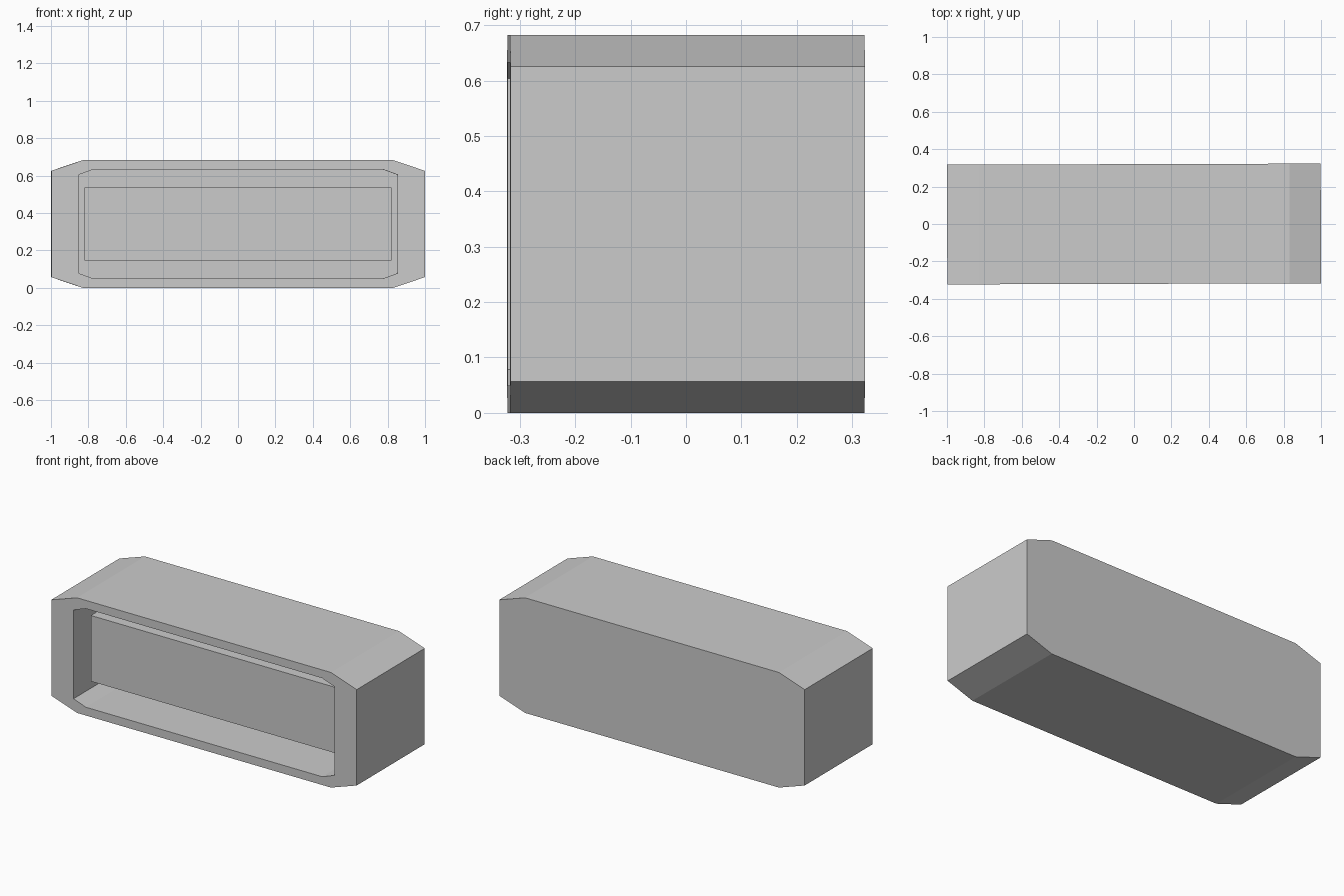
import bpy, bmesh, math

if "Cube" in bpy.data.objects:
    bpy.data.objects.remove(bpy.data.objects["Cube"])

Z_MID = 0.341
FRONT, BACK, CAVITY_BACK = -0.32, 0.32, 0.24
TILT = math.radians(0.17)  # the whole model is turned very slightly


def octagon(bm, half_w, half_h, cut_x, cut_z, y):
    """Ring of vertices: a rectangle with clipped corners at depth y."""
    pts = [(half_w, half_h - cut_z), (half_w - cut_x, half_h)]
    quarter = pts + [(-x, z) for x, z in reversed(pts)]
    ring = quarter + [(-x, -z) for x, z in quarter]
    return [bm.verts.new((x, y, Z_MID + z)) for x, z in ring]


def bridge(bm, a, b):
    for i in range(len(a)):
        j = (i + 1) % len(a)
        bm.faces.new((a[i], a[j], b[j], b[i]))


def finish(bm, name):
    bmesh.ops.recalc_face_normals(bm, faces=bm.faces)
    mesh = bpy.data.meshes.new(name)
    bm.to_mesh(mesh)
    bm.free()
    obj = bpy.data.objects.new(name, mesh)
    obj.rotation_euler.z = TILT
    bpy.context.collection.objects.link(obj)
    return obj


# Casing: clipped-corner shell, closed at the back, recessed at the front
outer = (0.999, 0.341, 0.168, 0.057)
inner = (0.853, 0.292, 0.08, 0.029)
bm = bmesh.new()
rings = [octagon(bm, *outer, BACK), octagon(bm, *outer, FRONT),
         octagon(bm, *inner, FRONT), octagon(bm, *inner, CAVITY_BACK)]
for a, b in zip(rings, rings[1:]):
    bridge(bm, a, b)
bm.faces.new(rings[0])
bm.faces.new(rings[-1])
finish(bm, "casing")

# Inner panel block standing in the recess
bm = bmesh.new()
bmesh.ops.create_cube(bm, size=1)
panel_front = -0.205
depth = CAVITY_BACK - panel_front
bmesh.ops.scale(bm, vec=(1.64, depth, 0.39), verts=bm.verts)
bmesh.ops.translate(bm, vec=(0, panel_front + depth / 2, Z_MID), verts=bm.verts)
finish(bm, "inner_panel")
